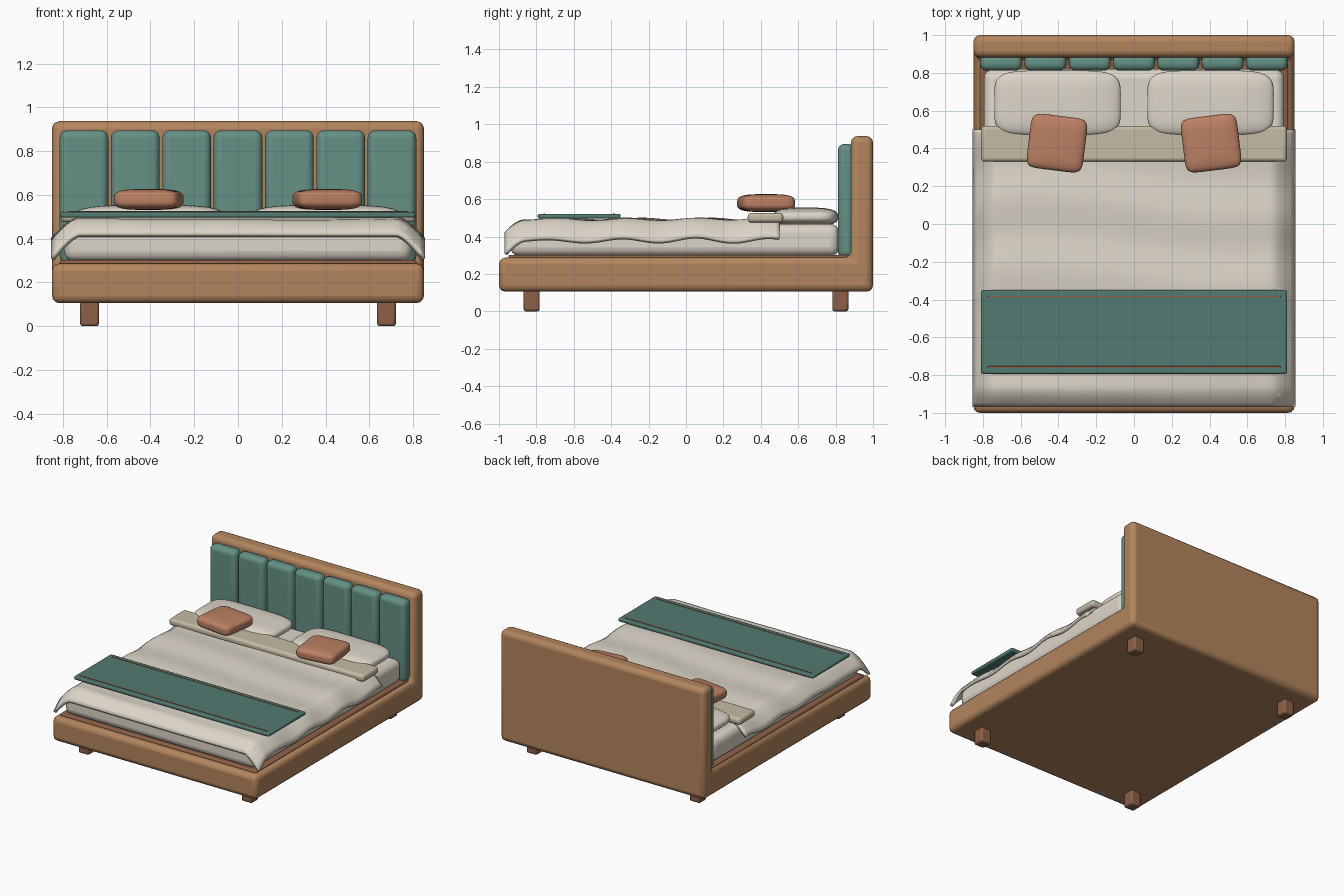
import bpy, bmesh, math

if "Cube" in bpy.data.objects:
    bpy.data.objects.remove(bpy.data.objects["Cube"])


def mat(name, col):
    m = bpy.data.materials.new(name)
    m.diffuse_color = (*col, 1)
    m.use_nodes = True
    m.node_tree.nodes["Principled BSDF"].inputs["Base Color"].default_value = m.diffuse_color
    return m


WOOD = mat("oak", (0.45, 0.235, 0.11))
DARK = mat("dark_wood", (0.27, 0.12, 0.065))
TEAL = mat("teal_fabric", (0.13, 0.28, 0.235))
THROW = mat("throw_teal", (0.085, 0.195, 0.17))
LINEN = mat("linen", (0.72, 0.67, 0.58))
FOLD = mat("fold_linen", (0.56, 0.50, 0.38))
CLAY = mat("terracotta", (0.50, 0.215, 0.125))


def finish(name, bm, material, bevel=0, segs=3):
    bmesh.ops.recalc_face_normals(bm, faces=bm.faces)
    me = bpy.data.meshes.new(name)
    bm.to_mesh(me)
    bm.free()
    ob = bpy.data.objects.new(name, me)
    bpy.context.collection.objects.link(ob)
    me.materials.append(material)
    if bevel:
        b = ob.modifiers.new("bevel", 'BEVEL')
        b.width, b.segments = bevel, segs
    bpy.ops.object.select_all(action='DESELECT')
    ob.select_set(True)
    bpy.context.view_layer.objects.active = ob
    bpy.ops.object.shade_smooth_by_angle(angle=math.radians(35))
    return ob


def box(name, x, y, z, material, bevel, segs=3):
    bm = bmesh.new()
    bmesh.ops.create_cube(bm, size=1)
    for v in bm.verts:
        v.co = [(a + b) / 2 + c * (b - a) for (a, b), c in zip((x, y, z), v.co)]
    return finish(name, bm, material, bevel, segs)


def cushion(name, loc, size, material, n, m, rot=0):
    # Rounded pillow: cube grid projected to a superellipsoid
    bm = bmesh.new()
    bmesh.ops.create_cube(bm, size=2)
    bmesh.ops.subdivide_edges(bm, edges=bm.edges[:], cuts=15, use_grid_fill=True)
    for v in bm.verts:
        a, b, c = (abs(k) for k in v.co)
        t = ((a ** n + b ** n) ** (m / n) + c ** m) ** (-1 / m)
        v.co = [k * t * s / 2 for k, s in zip(v.co, size)]
    ob = finish(name, bm, material)
    ob.location = loc
    ob.rotation_euler.z = rot
    return ob


# Bed frame with headboard: one L-shaped profile extruded across the width
bm = bmesh.new()
profile = [(-1, .105), (1, .105), (1, .937), (.882, .937), (.882, .287), (-1, .287)]
face = bm.faces.new([bm.verts.new((-.85, y, z)) for y, z in profile])
ext = bmesh.ops.extrude_face_region(bm, geom=[face])
for v in ext['geom']:
    if isinstance(v, bmesh.types.BMVert):
        v.co.x = .85
finish("bed_frame", bm, WOOD, .035)

# Slat platform and mattress
box("platform", (-.815, .815), (-.95, .87), (.25, .302), DARK, .01, 2)
box("mattress", (-.795, .795), (-.94, .82), (.295, .468), LINEN, .05, 4)

# Legs
for sx in (-1, 1):
    for sy in (-1, 1):
        cx, cy = sx * .678, sy * .825
        box("leg", (cx - .043, cx + .043), (cy - .043, cy + .043), (0, .13), DARK, .012, 2)

# Upholstered headboard channels
for i in range(7):
    cx = (i - 3) * .2345
    box("headboard_channel", (cx - .111, cx + .111), (.812, .90), (.285, .895), TEAL, .034, 4)

# Pillows and small cushions
for s in (-1, 1):
    cushion("pillow", (s * .405, .64, .505), (.67, .345, .10), LINEN, 5, 3)
    cushion("accent_cushion", (s * .408, .428, .579), (.30, .29, .095), CLAY, 7, 3.5,
            s * math.radians(7))

# Duvet: draped sheet with soft ripples
NX, NY = 70, 70
bm = bmesh.new()
bmesh.ops.create_grid(bm, x_segments=NX, y_segments=NY, size=1)
for v in bm.verts:
    x, y = v.co.x * .855, -.235 + v.co.y * .735
    sx = max(0, (abs(x) - .73) / .125)
    sy = max(0, (-.86 - y) / .11)
    ripple = .006 * math.sin(17 * y + .8 * math.sin(3 * x)) + .002 * math.sin(9 * x + 5 * y)
    hem = sx * .008 * math.sin(15 * y + 1)
    v.co = (x, y, .493 + ripple * (1 - min(1, sy)) + hem - .105 * sx ** 1.5 - .07 * sy ** 1.6)
duvet = finish("duvet", bm, LINEN)
if duvet.data.polygons[0].normal.z < 0:
    duvet.data.flip_normals()
sol = duvet.modifiers.new("thickness", 'SOLIDIFY')
sol.thickness, sol.offset = .022, -1

# Folded-back sheet band
box("sheet_fold", (-.81, .81), (.33, .52), (.475, .527), FOLD, .02, 4)

# Foot throw with stitched stripes
box("foot_throw", (-.81, .81), (-.793, -.35), (.496, .521), THROW, .008, 2)
for y in (-.385, -.758):
    box("throw_stripe", (-.775, .775), (y - .005, y + .005), (.516, .5235), DARK, .001, 1)
